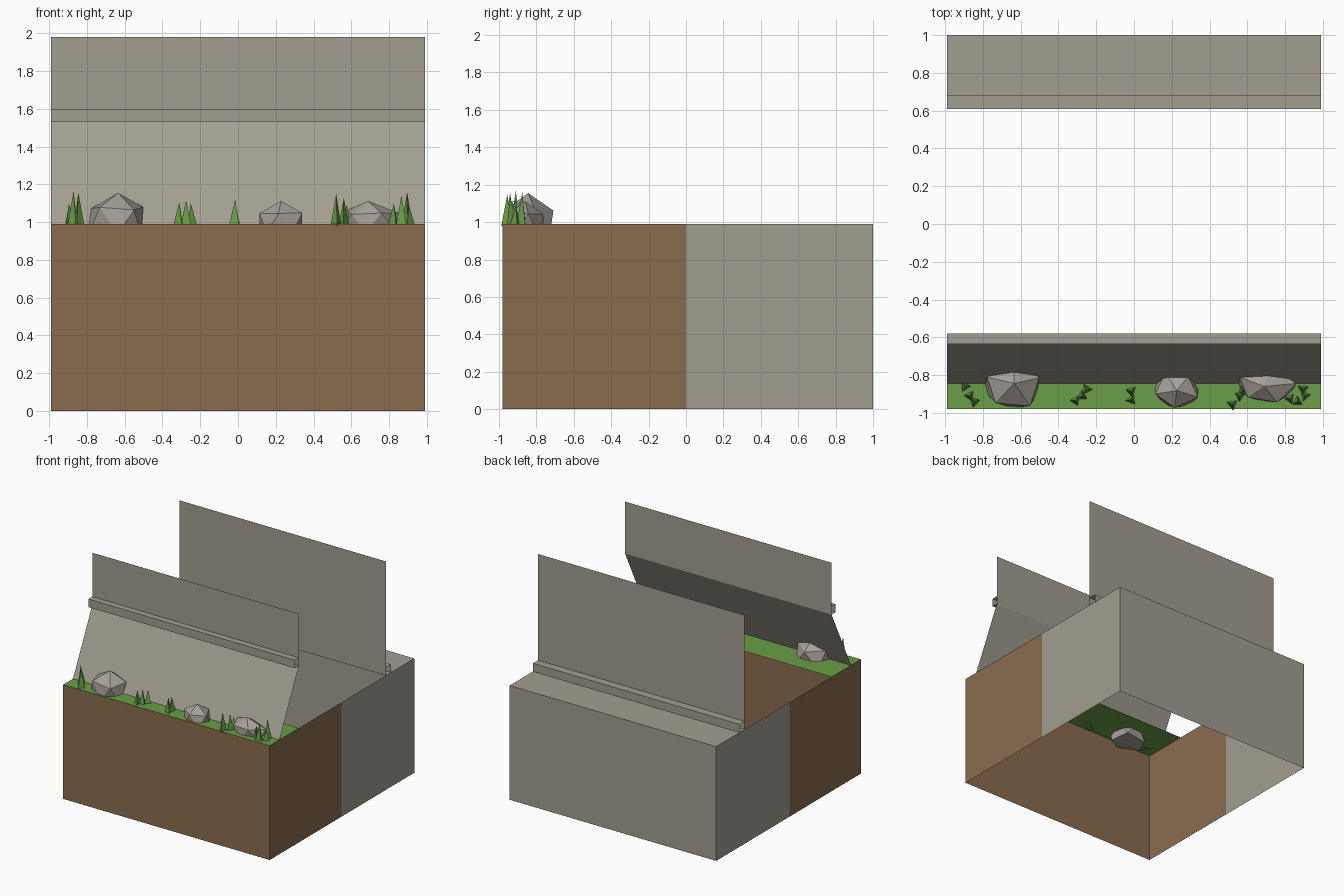
import bpy, bmesh, math, random
from mathutils import Vector

if "Cube" in bpy.data.objects:
    bpy.data.objects.remove(bpy.data.objects["Cube"])

random.seed(4)
W, G = 0.99, 0.99            # half width, ground height
FRONT, BACK = -0.98, 1.0


def material(name, rgb):
    m = bpy.data.materials.new(name)
    lin = [((c / 255 + 0.055) / 1.055) ** 2.4 for c in rgb]
    m.diffuse_color = (*lin, 1)
    m.use_nodes = True
    m.node_tree.nodes["Principled BSDF"].inputs["Base Color"].default_value = m.diffuse_color
    return m


CONCRETE = material("concrete_grey", (163, 158, 145))
DIRT = material("dirt_brown", (138, 108, 79))
GRASS = material("grass_green", (106, 158, 72))
ROCK = material("rock_grey", (167, 160, 153))


def finish(name, bm, mat):
    me = bpy.data.meshes.new(name)
    bm.to_mesh(me)
    bm.free()
    me.materials.append(mat)
    ob = bpy.data.objects.new(name, me)
    bpy.context.collection.objects.link(ob)
    return ob


def strip(name, path, mat):
    """Sheet made by sweeping a (y, z) profile across the full width."""
    bm = bmesh.new()
    rows = [[bm.verts.new((x, y, z)) for x in (-W, W)] for y, z in path]
    for a, b in zip(rows, rows[1:]):
        bm.faces.new((a[0], a[1], b[1], b[0]))
    return finish(name, bm, mat)


def side_panels(name, y0, y1, mat):
    """Matching sheets on the left and right sides."""
    bm = bmesh.new()
    for s in (-1, 1):
        ring = [(y0, 0), (y1, 0), (y1, G), (y0, G)][::s]
        bm.faces.new([bm.verts.new((s * W, y, z)) for y, z in ring])
    return finish(name, bm, mat)


# Base: dirt half in front, concrete half behind, open underneath
strip("dirt_front", [(FRONT, 0), (FRONT, G)], DIRT)
strip("grass_top", [(FRONT, G), (-0.58, G)], GRASS)
side_panels("dirt_sides", FRONT, 0, DIRT)
side_panels("concrete_sides", 0, BACK, CONCRETE)
strip("concrete_back_step", [(0.61, G), (BACK, G), (BACK, 0)], CONCRETE)

# Front wall with sloped foot, back wall, and their open-ended ledges
strip("front_wall", [(-0.845, G), (-0.58, 1.53), (-0.58, 1.98)], CONCRETE)
strip("front_ledge", [(-0.58, 1.53), (-0.635, 1.53), (-0.635, 1.60), (-0.58, 1.60)], CONCRETE)
strip("back_wall", [(0.61, 1.98), (0.61, G)], CONCRETE)
strip("back_ledge", [(0.61, G + 0.07), (0.68, G + 0.07), (0.68, G)], CONCRETE)


# Faceted rocks half sunk in the grass, flattened below
def rock(name, centre, size, turn):
    bm = bmesh.new()
    bmesh.ops.create_icosphere(bm, subdivisions=1, radius=1)
    c, s = math.cos(turn), math.sin(turn)
    for v in bm.verts:
        x, y, z = v.co
        z = max(z, -0.5)
        j = [random.uniform(-0.08, 0.08) for _ in range(3)]
        v.co = Vector(((x * c - y * s + j[0]) * size[0] + centre[0],
                       (x * s + y * c + j[1]) * size[1] + centre[1],
                       z * size[2] + (j[2] * size[2] if abs(z) < 0.48 else 0) + centre[2]))
    bmesh.ops.triangulate(bm, faces=bm.faces[:])
    return finish(name, bm, ROCK)


rock("rock_large", (-0.645, -0.845, 1.0), (0.168, 0.152, 0.155), 0.3)
rock("rock_small", (0.225, -0.878, 1.0), (0.125, 0.108, 0.112), 0.9)
rock("rock_wide", (0.70, -0.852, 1.0), (0.165, 0.105, 0.112), 0.1)


# Grass tufts: three-sided spikes (x, y, tip height)
TUFTS = [
    [(-0.895, -0.86, 1.10), (-0.87, -0.91, 1.165), (-0.845, -0.94, 1.155)],
    [(-0.31, -0.935, 1.105), (-0.275, -0.91, 1.115), (-0.25, -0.875, 1.10)],
    [(-0.015, -0.885, 1.11), (-0.015, -0.93, 1.12)],
    [(0.52, -0.955, 1.15), (0.56, -0.91, 1.125), (0.575, -0.88, 1.09)],
    [(0.825, -0.925, 1.10), (0.865, -0.94, 1.14), (0.895, -0.875, 1.16), (0.905, -0.91, 1.09)],
]
for i, tuft in enumerate(TUFTS):
    bm = bmesh.new()
    for x, y, top in tuft:
        a0 = random.uniform(0, math.tau)
        tip = bm.verts.new((x, y, top))
        base = [bm.verts.new((x + 0.033 * math.cos(a0 + k * math.tau / 3),
                              y + 0.033 * math.sin(a0 + k * math.tau / 3), G - 0.01))
                for k in range(3)]
        for k in range(3):
            bm.faces.new((base[k], base[(k + 1) % 3], tip))
        bm.faces.new(base[::-1])
    finish(f"grass_tuft_{i + 1}", bm, GRASS)
